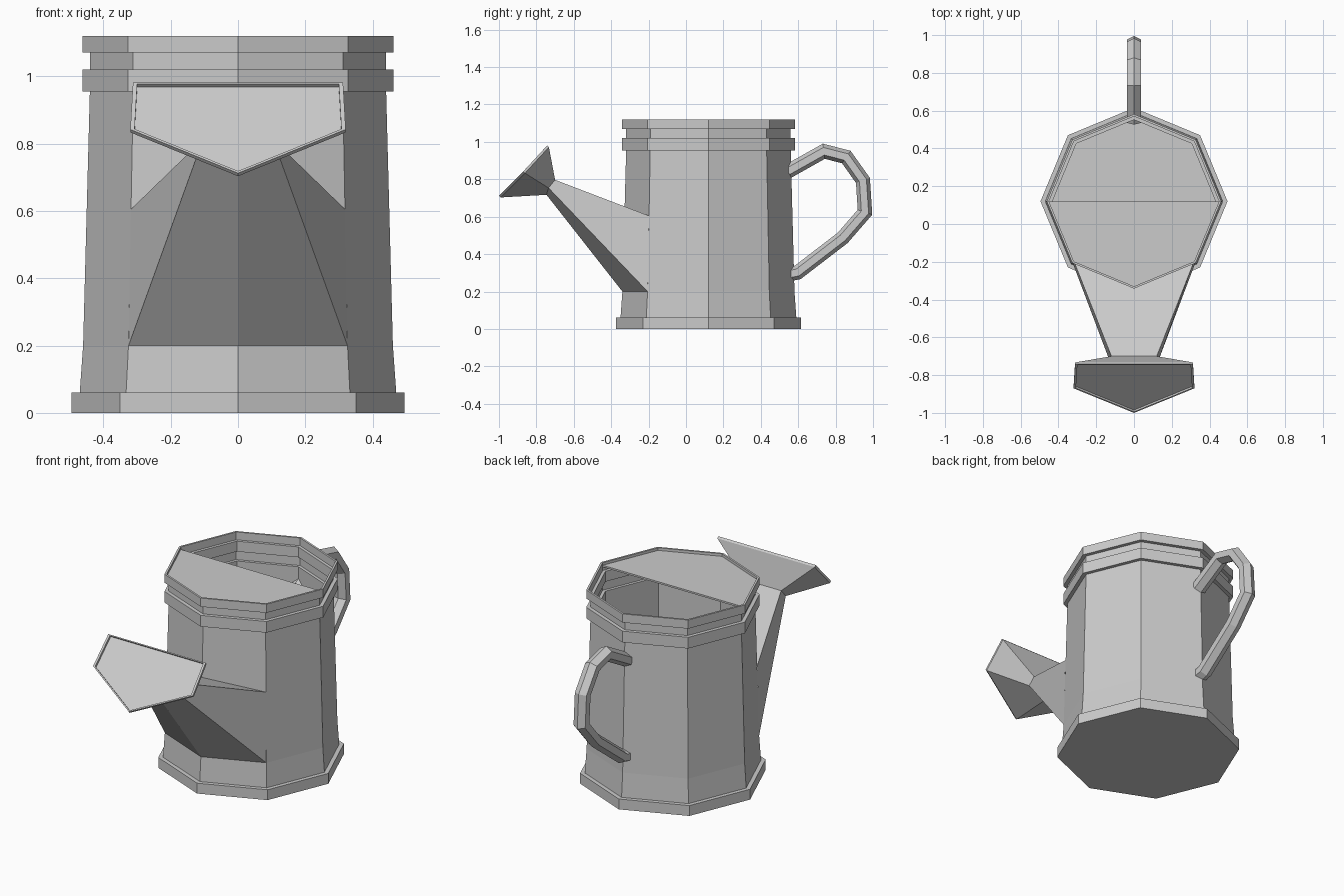
import bpy, bmesh
from math import cos, sin, tau
from mathutils import Vector

if "Cube" in bpy.data.objects:
    bpy.data.objects.remove(bpy.data.objects["Cube"])

CY = 0.12  # centre of the octagonal body along y


def loft(name, rings, cap_start=True, cap_end=True):
    """Skin a list of equal-length point rings into one flat-shaded object."""
    bm = bmesh.new()
    vs = [[bm.verts.new(p) for p in ring] for ring in rings]
    n = len(rings[0])
    for a, b in zip(vs, vs[1:]):
        for i in range(n):
            j = (i + 1) % n
            bm.faces.new((a[i], a[j], b[j], b[i]))
    if cap_start:
        bm.faces.new(vs[0][::-1])
    if cap_end:
        bm.faces.new(vs[-1])
    bmesh.ops.recalc_face_normals(bm, faces=bm.faces)
    mesh = bpy.data.meshes.new(name)
    bm.to_mesh(mesh)
    bm.free()
    obj = bpy.data.objects.new(name, mesh)
    bpy.context.collection.objects.link(obj)
    return obj


def octagon(r, z, count=8, start=0):
    return [Vector((r * cos(tau * i / 8), CY + r * sin(tau * i / 8), z))
            for i in range(start, start + count)]


def pentagon(top, side, bottom):
    """Mirrored five-point ring: top and side are (x, y, z), bottom is (y, z)."""
    def flip(p):
        return Vector((-p[0], p[1], p[2]))
    return [Vector(top), Vector(side), Vector((0, *bottom)), flip(side), flip(top)]


# Body: outer wall with base band and two rim bands, then hollow interior
outer = [(0.495, 0), (0.495, 0.06), (0.47, 0.06), (0.46, 0.2), (0.44, 0.955),
         (0.462, 0.955), (0.462, 1.02), (0.44, 1.02), (0.44, 1.07),
         (0.462, 1.07), (0.462, 1.12)]
inner = [(0.45, 1.12), (0.45, 1.075), (0.432, 1.075), (0.432, 1.015),
         (0.45, 1.015), (0.45, 0.96), (0.432, 0.96), (0.45, 0.2), (0.45, 0.05)]
loft("body", [octagon(r, z) for r, z in outer + inner])

# Half cover over the front of the opening
loft("half_cover", [octagon(0.45, z, 5, 4) for z in (1.095, 1.105)])

# Tapered spout
root = pentagon((0.318, -0.198, 0.605), (0.325, -0.205, 0.2), (-0.34, 0.2))
tip = pentagon((0.12, -0.70, 0.797), (0.125, -0.735, 0.754), (-0.746, 0.717))
loft("spout", [root, tip], cap_start=False, cap_end=False)

# Sprinkler rose: flared cone, thin edge, slightly recessed face
front = pentagon((0.312, -0.742, 0.981), (0.32, -0.87, 0.842), (-1.0, 0.712))
step = Vector((0, 0.009, -0.009))
centre = sum(front, Vector()) / 5
back = [p + step for p in front]
lip = [centre + (p - centre) * 0.96 for p in front]
recess = [p + step for p in lip]
loft("sprinkler_rose", [tip, back, front, lip, recess], cap_start=False)

# Handle: hexagonal section swept along a mitred path in the yz plane
path = [Vector((0, y, z)) for y, z in (
    (0.545, 0.842), (0.737, 0.95), (0.857, 0.919), (0.946, 0.794),
    (0.957, 0.624), (0.838, 0.487), (0.597, 0.302), (0.55, 0.292))]
rings = []
for i, p in enumerate(path):
    d_in = (p - path[max(i - 1, 0)]).normalized()
    d_out = (path[min(i + 1, len(path) - 1)] - p).normalized()
    t = (d_in + d_out).normalized()
    normal = Vector((0, -t.z, t.y))
    stretch = 1 / max(t.dot(d_in), t.dot(d_out))
    rings.append([p + Vector((0.043 * sin(tau * k / 6), 0, 0))
                  + normal * 0.038 * stretch * cos(tau * k / 6) for k in range(6)])
loft("handle", rings)
